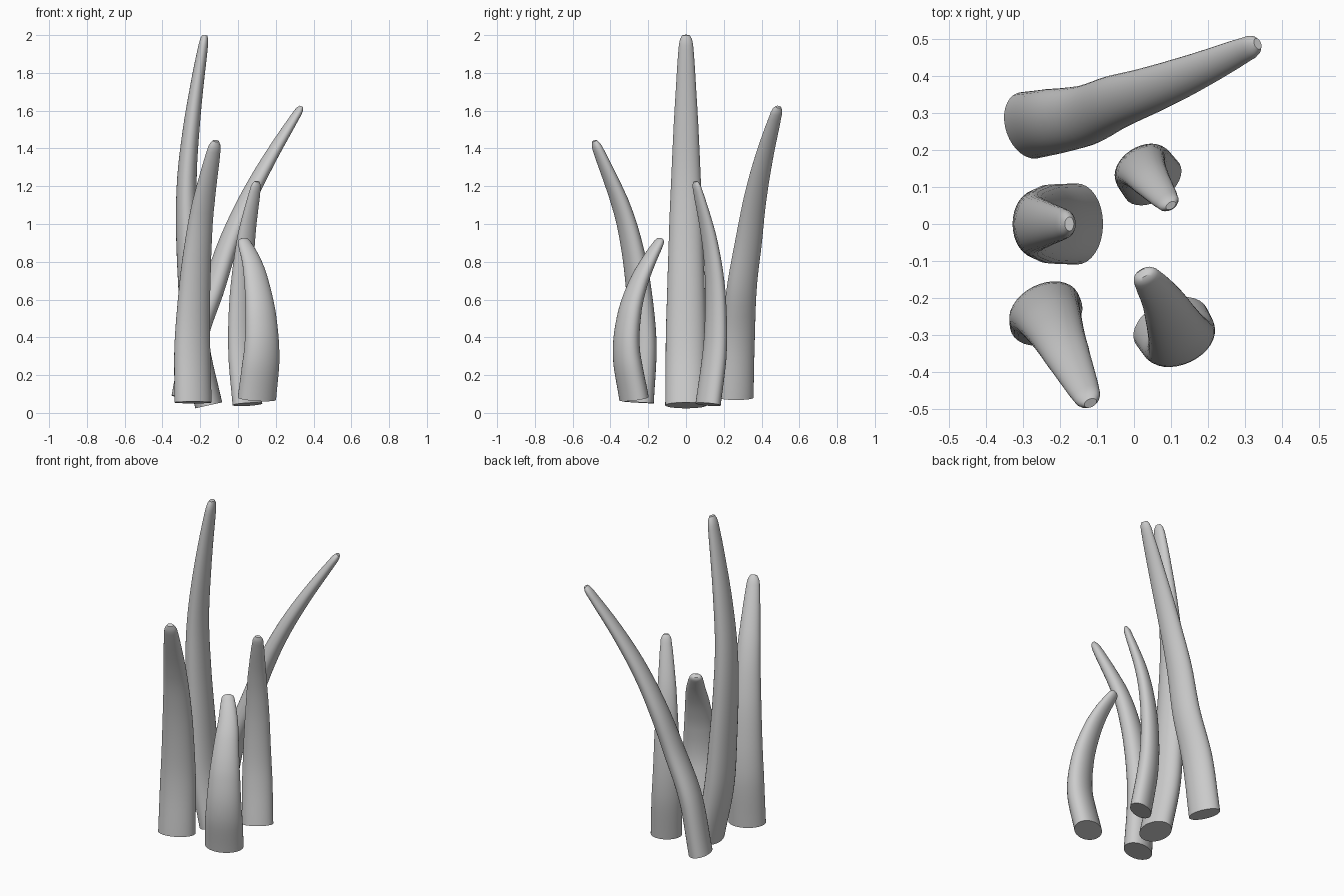
import bpy, bmesh, math
from mathutils import Vector

if "Cube" in bpy.data.objects:
    bpy.data.objects.remove(bpy.data.objects["Cube"])

SIDES, RINGS = 32, 28
# taper along the length: (fraction, radius factor), with a small rounded tip
TAPER = [(0, 1), (0.2, 0.97), (0.5, 0.8), (0.75, 0.6), (0.92, 0.42),
         (0.975, 0.34), (0.99, 0.28), (1, 0.17)]


def taper(t):
    for (t0, r0), (t1, r1) in zip(TAPER, TAPER[1:]):
        if t <= t1:
            return r0 + (r1 - r0) * (t - t0) / (t1 - t0)
    return TAPER[-1][1]


def spline(pts, n):
    """Catmull-Rom through the points, resampled evenly by length, finer at the tip."""
    p = [Vector(q) for q in pts]
    p = [2 * p[0] - p[1]] + p + [2 * p[-1] - p[-2]]
    dense = []
    for i in range(1, len(p) - 2):
        a, b, c, d = p[i - 1:i + 3]
        for k in range(40):
            t = k / 40
            dense.append(0.5 * (2 * b + (c - a) * t + (2 * a - 5 * b + 4 * c - d) * t * t
                                + (3 * b - a - 3 * c + d) * t ** 3))
    dense.append(p[-2])
    cum = [0]
    for u, v in zip(dense, dense[1:]):
        cum.append(cum[-1] + (v - u).length)
    out = []
    for f in [0.96 * i / n for i in range(n + 1)] + [0.975, 0.99, 1]:
        j = min(range(len(cum)), key=lambda k: abs(cum[k] - f * cum[-1]))
        tan = (dense[min(j + 3, len(dense) - 1)] - dense[max(j - 3, 0)]).normalized()
        out.append((f, dense[j], tan))
    return out


def blade(name, path, bend, wide, thin):
    """Tapered curved horn, oval in section, flattened along its bend direction."""
    across = Vector((-bend[1], bend[0], 0)).normalized()
    bm = bmesh.new()
    rings = []
    for f, c, tan in spline(path, RINGS):
        n = across.cross(tan).normalized()
        side = tan.cross(n)
        r = taper(f)
        rings.append([bm.verts.new(c + side * (wide * r * math.cos(a)) + n * (thin * r * math.sin(a)))
                      for a in (2 * math.pi * k / SIDES for k in range(SIDES))])
    for lo, hi in zip(rings, rings[1:]):
        for k in range(SIDES):
            m = (k + 1) % SIDES
            bm.faces.new((lo[k], lo[m], hi[m], hi[k]))
    bm.faces.new(rings[0])
    bm.faces.new(rings[-1])
    bmesh.ops.recalc_face_normals(bm, faces=bm.faces)
    me = bpy.data.meshes.new(name)
    bm.to_mesh(me)
    bm.free()
    ob = bpy.data.objects.new(name, me)
    bpy.context.collection.objects.link(ob)
    bpy.context.view_layer.objects.active = ob
    ob.select_set(True)
    bpy.ops.object.shade_smooth_by_angle(angle=math.radians(40))
    ob.select_set(False)


# tallest blade, middle left
blade("tall_blade", [(-.155, 0, .04), (-.222, 0, .35), (-.253, 0, .7), (-.27, 0, 1.0),
                     (-.27, 0, 1.25), (-.248, 0, 1.5), (-.215, 0, 1.75), (-.175, 0, 2.0)],
      (1, 0), .11, .073)
# long leaning blade at the back
blade("leaning_blade", [(-.285, .267, .08), (-.225, .277, .4), (-.13, .295, .66), (-.05, .33, .9),
                        (.05, .365, 1.13), (.175, .415, 1.36), (.335, .488, 1.62)],
      (.94, .34), .093, .064)
# front left blade
blade("front_left_blade", [(-.238, -.25, .055), (-.242, -.232, .35), (-.233, -.245, .6), (-.215, -.28, .85),
                           (-.185, -.345, 1.1), (-.118, -.485, 1.44)],
      (.45, -.9), .104, .072)
# short front right blade
blade("short_blade", [(.1, -.275, .075), (.125, -.315, .32), (.12, -.3, .52), (.1, -.255, .68),
                      (.073, -.2, .8), (.025, -.133, .92)],
      (-.43, .9), .108, .07)
# slim back right blade
blade("slim_blade", [(.05, .117, .045), (.025, .15, .3), (.018, .158, .5), (.025, .15, .72),
                     (.047, .117, .95), (.1, .05, 1.225)],
      (.55, -.83), .087, .056)
